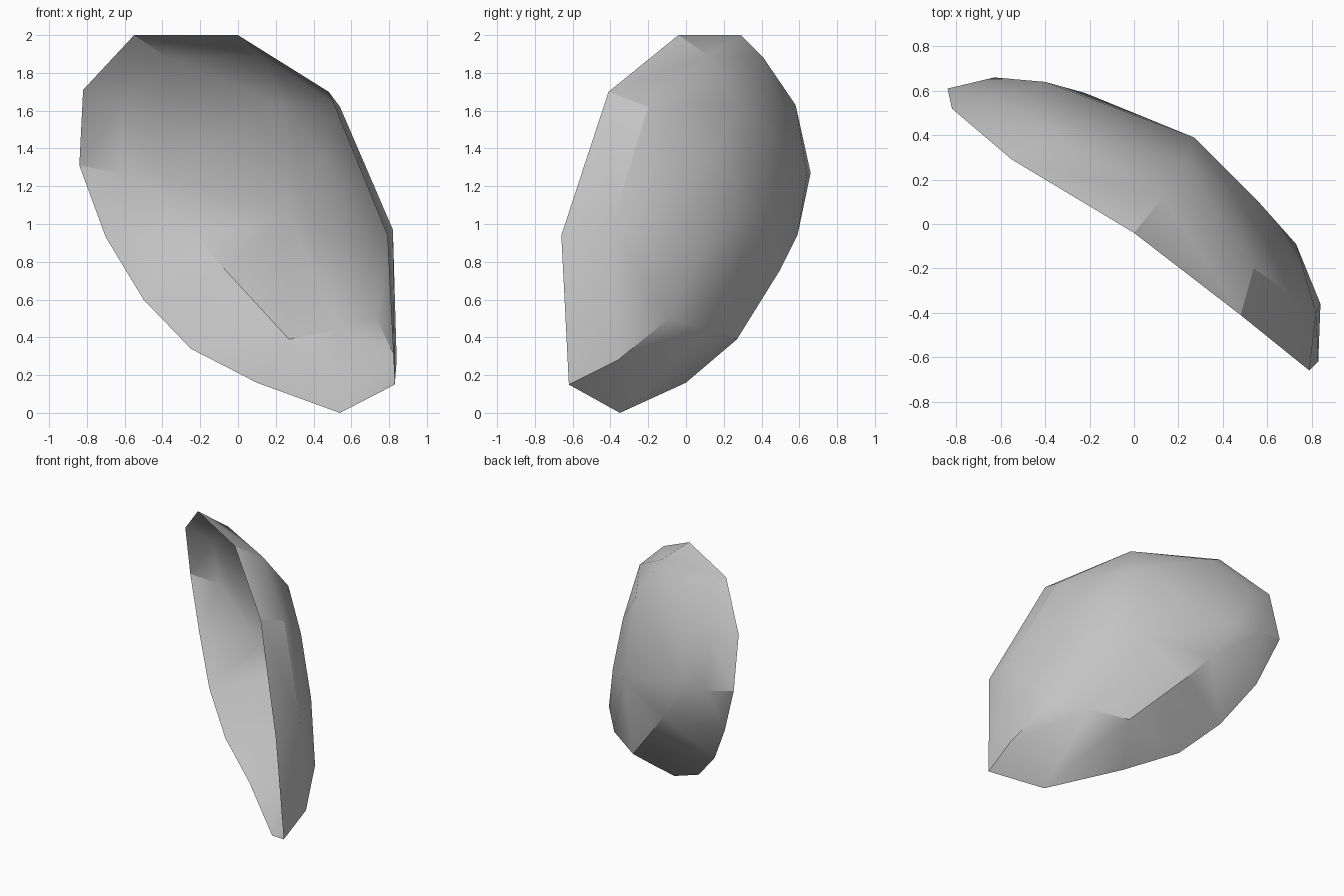
import bpy
import bmesh
import math
from mathutils import Vector

default_cube = bpy.data.objects.get("Cube")
if default_cube:
    bpy.data.objects.remove(default_cube, do_unlink=True)


def make_material(name, colour):
    material = bpy.data.materials.new(name)
    material.use_nodes = True
    material.diffuse_color = colour
    material.node_tree.nodes["Principled BSDF"].inputs["Base Color"].default_value = colour
    return material


# Open edge of the dish, clockwise from the top
RIM = [
    (-.55, .29, 2), (0, -.04, 2), (.48, -.41, 1.7), (.79, -.66, .94),
    (.83, -.62, .15), (.54, -.35, 0), (.1, 0, .16), (-.25, .2, .34),
    (-.5, .36, .6), (-.7, .52, .93), (-.84, .61, 1.31), (-.82, .52, 1.71),
]
# Shoulder where the side wall turns into the back
SHOULDER = [
    (-.37, .41, 1.88), (.13, .12, 1.89), (.54, -.2, 1.62), (.82, -.4, .97),
    (.84, -.36, .28), (.73, -.09, .5), (.53, .13, .44),
    (-.63, .66, 1.27), (-.62, .58, 1.63),
]
# Bulging back
BACK = [
    (.27, .27, .39), (.2, .31, .46), (.06, .4, .6), (-.07, .5, .76),
    (-.22, .59, .94), (.27, .39, 1.04), (.57, .09, .91), (.44, .15, 1.36),
    (.24, .28, 1.63), (-.4, .64, 1.26),
]


def build_shell(name, rim, body, opening, material):
    """Wrap the points in a convex skin, then remove the skin over the opening."""
    bm = bmesh.new()
    rim_verts = {bm.verts.new(point) for point in rim}
    for point in body:
        bm.verts.new(point)
    bmesh.ops.convex_hull(bm, input=list(bm.verts))
    loose = [vert for vert in bm.verts if not vert.link_faces]
    rim_verts -= set(loose)
    bmesh.ops.delete(bm, geom=loose, context="VERTS")
    bmesh.ops.recalc_face_normals(bm, faces=list(bm.faces))
    cover = [
        face for face in bm.faces
        if rim_verts.issuperset(face.verts) and face.normal.dot(opening) > .3
    ]
    bmesh.ops.delete(bm, geom=cover, context="FACES")

    mesh = bpy.data.meshes.new(name)
    bm.to_mesh(mesh)
    bm.free()
    mesh.materials.append(material)
    shell = bpy.data.objects.new(name, mesh)
    bpy.context.collection.objects.link(shell)
    return shell


grey = make_material("plain grey", (.55, .55, .55, 1))
shell = build_shell("curved_shell", RIM, SHOULDER + BACK, Vector((-.6, -.8, 0)), grey)

# Soft shading with the stronger creases kept
bpy.ops.object.select_all(action="DESELECT")
shell.select_set(True)
bpy.context.view_layer.objects.active = shell
bpy.ops.object.shade_smooth_by_angle(angle=math.radians(24))
